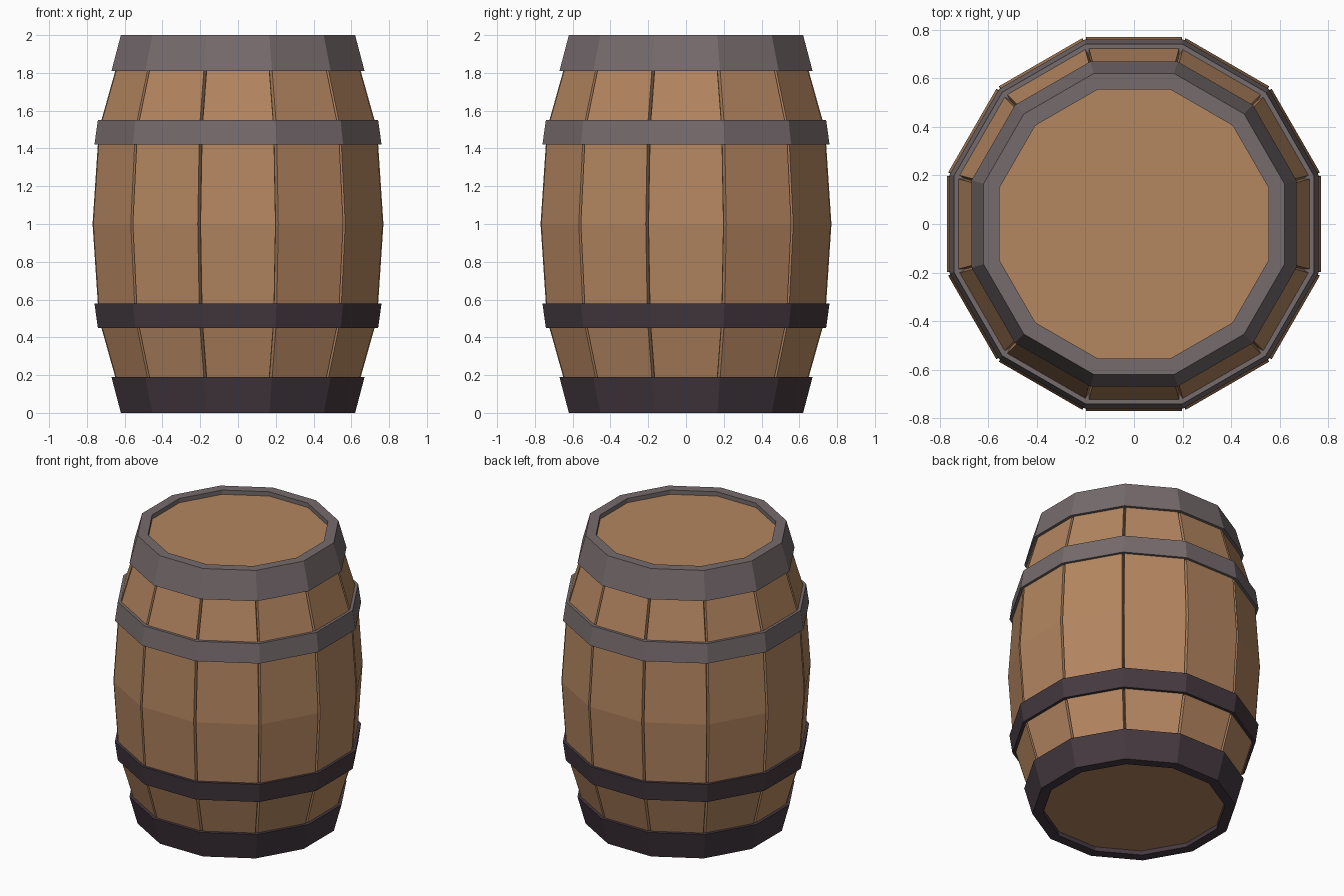
import bpy, bmesh, math

if "Cube" in bpy.data.objects:
    bpy.data.objects.remove(bpy.data.objects["Cube"])

SIDES = 12
HALF = math.pi / SIDES


def material(name, rgb):
    m = bpy.data.materials.new(name)
    lin = [((c / 255 + 0.055) / 1.055) ** 2.4 for c in rgb]
    m.diffuse_color = (*lin, 1)
    m.use_nodes = True
    m.node_tree.nodes["Principled BSDF"].inputs["Base Color"].default_value = m.diffuse_color
    return m


wood = material("oak wood", (180, 134, 96))
light_iron = material("grey iron", (118, 107, 109))
dark_iron = material("dark iron", (69, 57, 64))


def finish(bm, name, mat):
    bmesh.ops.recalc_face_normals(bm, faces=bm.faces)
    me = bpy.data.meshes.new(name)
    bm.to_mesh(me)
    bm.free()
    me.materials.append(mat)
    ob = bpy.data.objects.new(name, me)
    bpy.context.collection.objects.link(ob)
    return ob


def bridge(bm, a, b):
    n = len(a)
    for i in range(n):
        bm.faces.new((a[i], a[(i + 1) % n], b[(i + 1) % n], b[i]))


def polygon(bm, apothem, z):
    """Twelve-sided ring with flats facing the axes."""
    r = apothem / math.cos(HALF)
    return [bm.verts.new((r * math.cos(HALF * (2 * i + 1)), r * math.sin(HALF * (2 * i + 1)), z))
            for i in range(SIDES)]


def hoop(name, profile, mat):
    """Closed (apothem, z) profile swept around the barrel."""
    bm = bmesh.new()
    rings = [polygon(bm, a, z) for a, z in profile]
    for i, r in enumerate(rings):
        bridge(bm, r, rings[(i + 1) % len(rings)])
    return finish(bm, name, mat)


def stave_ring(bm, apothem, z, gap=0.008, depth=0.028):
    """Twelve flat staves with a narrow groove at every corner."""
    w = apothem * math.tan(HALF) - gap
    groove = apothem / math.cos(HALF) - depth
    out = []
    for i in range(SIDES):
        t = 2 * HALF * i
        c, s = math.cos(t), math.sin(t)
        for v in (-w, w):
            out.append(bm.verts.new((apothem * c - v * s, apothem * s + v * c, z)))
        out.append(bm.verts.new((groove * math.cos(t + HALF), groove * math.sin(t + HALF), z)))
    return out


# Bulging body of staves, closed by the recessed lid and base
bm = bmesh.new()
rings = [stave_ring(bm, a, z) for a, z in
         [(0.605, 0.03), (0.737, 0.5), (0.77, 1.0), (0.737, 1.5), (0.605, 1.97)]]
for a, b in zip(rings, rings[1:]):
    bridge(bm, a, b)
bm.faces.new(rings[0])
bm.faces.new(rings[-1])
finish(bm, "barrel_staves", wood)

# Iron hoops, the lower pair mirrored about mid height
end_profile = [(0.67, 1.81), (0.62, 2.0), (0.555, 2.0), (0.555, 1.95), (0.62, 1.81)]
mid_profile = [(0.76, 1.42), (0.742, 1.55), (0.69, 1.55), (0.70, 1.42)]
for part, profile in (("end_hoop", end_profile), ("middle_hoop", mid_profile)):
    hoop("upper_" + part, profile, light_iron)
    hoop("lower_" + part, [(a, 2 - z) for a, z in profile], dark_iron)
